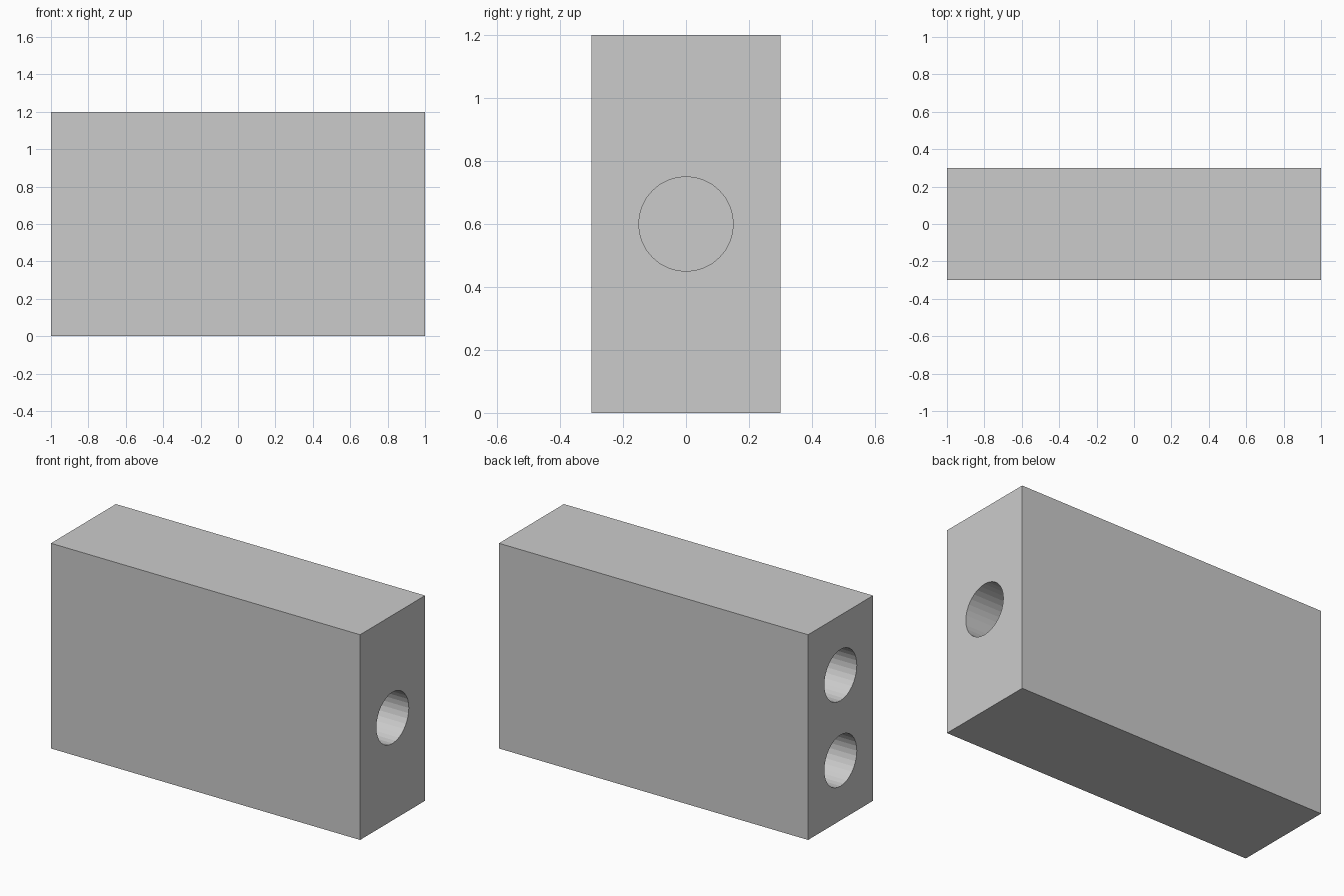
import bpy
from math import pi

if "Cube" in bpy.data.objects:
    bpy.data.objects.remove(bpy.data.objects["Cube"])

L, W, H = 2.0, 0.6, 1.2
RADIUS, DEPTH = 0.15, 0.5

# Main block
bpy.ops.mesh.primitive_cube_add(size=1, location=(0, 0, H / 2))
block = bpy.context.object
block.name = "block"
block.scale = (L, W, H)
bpy.ops.object.transform_apply(location=False, rotation=False, scale=True)


def drill(x, z):
    """Cut a blind round hole into the end face at x."""
    bpy.ops.mesh.primitive_cylinder_add(
        vertices=32, radius=RADIUS, depth=DEPTH * 2,
        location=(x, 0, z), rotation=(0, pi / 2, 0))
    cutter = bpy.context.object
    cutter.name = "hole_cutter"
    cutter.hide_render = True
    mod = block.modifiers.new("hole", 'BOOLEAN')
    mod.operation = 'DIFFERENCE'
    mod.solver = 'EXACT'
    mod.object = cutter
    bpy.context.view_layer.objects.active = block
    bpy.ops.object.modifier_apply(modifier=mod.name)
    bpy.data.objects.remove(cutter)


# One hole in the right end, two in the left end
for x, z in ((L / 2, 0.6), (-L / 2, 0.35), (-L / 2, 0.85)):
    drill(x, z)
